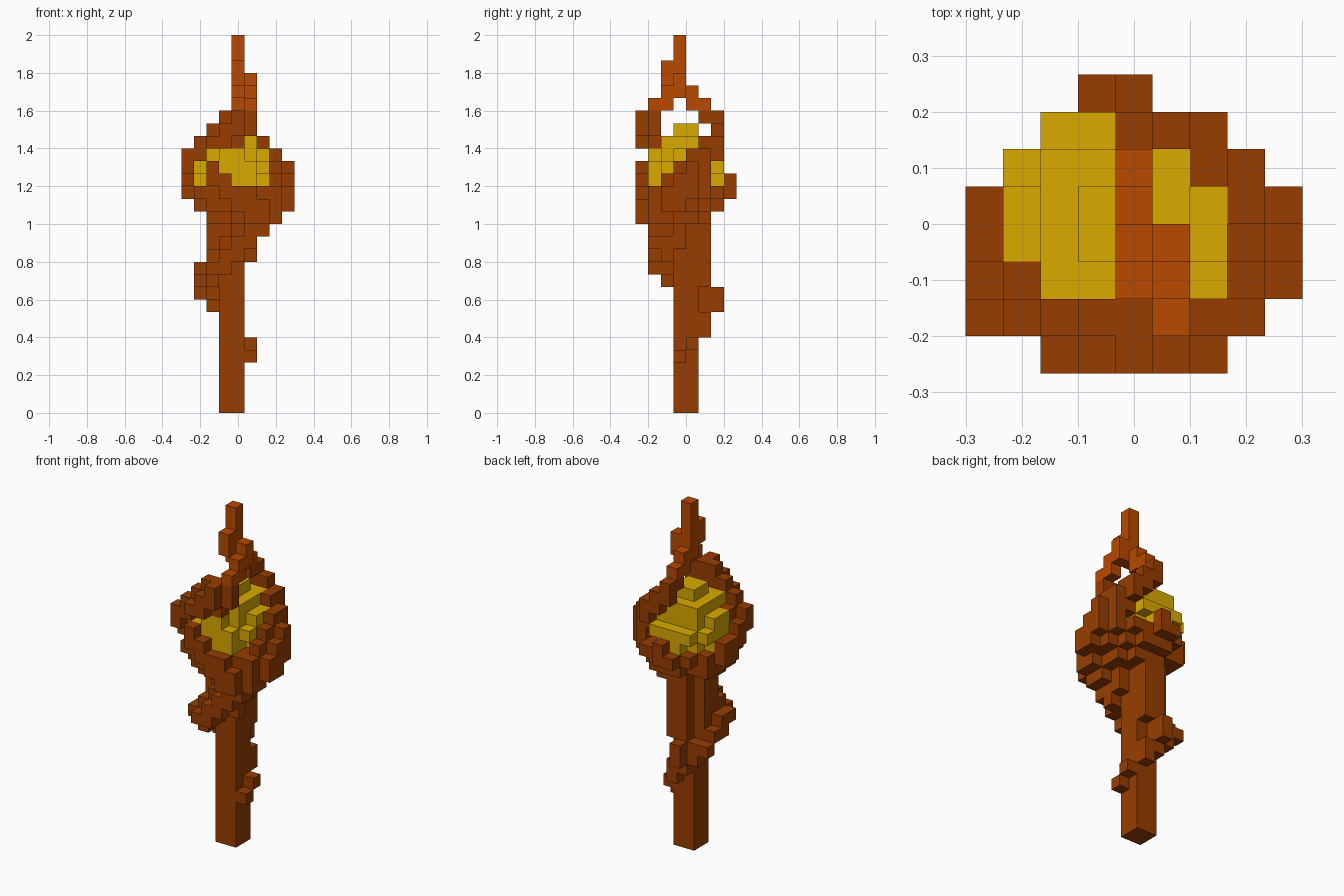
import bpy
import bmesh
from itertools import product
from mathutils import Vector

cube = bpy.data.objects.get("Cube")
if cube:
    bpy.data.objects.remove(cube, do_unlink=True)

CELL = 2 / 30
ORIGIN = Vector((-4.5, -4, 0))


def material(name, colour):
    mat = bpy.data.materials.new(name)
    mat.use_nodes = True
    mat.diffuse_color = (*colour, 1)
    mat.node_tree.nodes["Principled BSDF"].inputs["Base Color"].default_value = (*colour, 1)
    return mat


bark = material("dark bark brown", (.31, .048, 0))
ember = material("light orange brown", (.48, .067, 0))
gold = material("orb gold", (.7, .4, 0))


def box(xs, ys, zs):
    """Filled block of cells; each range includes both ends."""
    return set(product(*(range(a, b + 1) for a, b in (xs, ys, zs))))


def columns(*items):
    """Short upright runs of cells: x, y, lowest z, height."""
    return {(x, y, z + n) for x, y, z, height in items for n in range(height)}


def ellipsoid(centre, radii):
    cells = product(range(9), range(8), range(30))
    return {c for c in cells
            if sum(((v + .5 - m) / r) ** 2 for v, m, r in zip(c, centre, radii)) <= 1}


# Straight shaft, thickening below the bowl
shaft = box((3, 4), (3, 4), (0, 16))
shaft |= box((3, 4), (5, 5), (10, 16)) | box((2, 2), (3, 4), (12, 16))

# Root that winds round the shaft and swells into the bowl
root = columns((5, 3, 4, 1), (5, 4, 5, 1), (4, 5, 6, 2), (3, 5, 7, 3),
               (3, 6, 8, 2), (2, 5, 8, 2), (1, 5, 9, 1), (2, 4, 9, 3),
               (1, 4, 10, 1), (1, 3, 10, 2), (2, 3, 10, 2), (1, 2, 11, 1))
# Second half of the winding, climbing across the front
root |= columns((2, 1, 11, 1), (3, 1, 11, 2), (4, 1, 12, 2), (5, 1, 13, 2),
                (2, 2, 10, 3), (3, 2, 11, 3), (4, 2, 12, 3), (5, 2, 12, 3),
                (5, 3, 13, 2), (6, 1, 14, 1), (6, 2, 14, 1))

# Bowl: lower cap of an ellipsoid
bowl = {c for c in ellipsoid((4.4, 3.8, 19.5), (4.4, 4, 5)) if 15 <= c[2] <= 17}
# Stepped rim running down across the front and up the right edge
bowl |= columns((2, 0, 18, 2), (3, 0, 17, 2), (4, 0, 16, 2), (5, 0, 15, 2),
                (6, 0, 15, 2), (6, 1, 15, 3), (5, 1, 15, 3), (7, 1, 15, 2),
                (7, 2, 15, 3), (8, 2, 16, 2), (8, 3, 16, 3), (8, 4, 17, 3))
# Back rim
bowl |= columns((3, 7, 17, 1), (4, 7, 17, 2), (2, 6, 17, 1), (5, 6, 17, 1),
                (6, 6, 17, 1), (3, 6, 16, 1), (4, 6, 16, 1))

# Arm rising from the left edge across the front to the tip
front_arm = columns((0, 4, 17, 2), (0, 3, 17, 2), (0, 2, 18, 2), (0, 1, 19, 2),
                    (1, 1, 20, 2), (1, 2, 20, 1), (2, 0, 21, 1), (2, 1, 21, 2),
                    (3, 0, 21, 2), (3, 1, 22, 2), (4, 0, 22, 2), (4, 1, 21, 3),
                    (5, 1, 22, 3), (5, 2, 24, 2), (5, 3, 25, 2))

# Arm rising from the right edge across the back to the tip
back_arm = columns((7, 2, 18, 1), (7, 3, 18, 2), (7, 4, 18, 3), (7, 5, 17, 4),
                   (6, 5, 19, 3), (6, 6, 20, 2), (5, 6, 21, 2), (4, 6, 22, 2),
                   (4, 5, 23, 2), (4, 4, 24, 2))

# Spire where both arms meet
spire = columns((4, 3, 25, 5), (4, 2, 26, 2))

# Round orb held in the bowl, lower at the back
orb = ellipsoid((4, 4, 19.6), (3, 3, 3)) | columns((5, 1, 18, 1))
orb -= box((2, 5), (6, 6), (20, 22))

wood = shaft | root | bowl | front_arm | back_arm | spire
orb -= wood
solid = wood | orb
done = set()


def build(name, cells, mats, upper_from=99):
    """Skin the outer sides of the cells; cells from upper_from up use the second material."""
    global done
    cells = cells - done
    done |= cells
    bm = bmesh.new()
    verts = {}

    def corner(p):
        key = tuple(p)
        if key not in verts:
            verts[key] = bm.verts.new((Vector(key) + ORIGIN) * CELL)
        return verts[key]

    for cell in sorted(cells):
        for axis, side in product(range(3), (0, 1)):
            beside = list(cell)
            beside[axis] += 2 * side - 1
            if tuple(beside) in solid:
                continue
            u, v = (axis + 1) % 3, (axis + 2) % 3
            ring = []
            for du, dv in ((0, 0), (1, 0), (1, 1), (0, 1)):
                p = list(cell)
                p[axis] += side
                p[u] += du
                p[v] += dv
                ring.append(corner(p))
            face = bm.faces.new(ring if side else ring[::-1])
            face.material_index = int(cell[2] >= upper_from)
    mesh = bpy.data.meshes.new(name)
    bm.to_mesh(mesh)
    bm.free()
    for mat in mats:
        mesh.materials.append(mat)
    bpy.context.collection.objects.link(bpy.data.objects.new(name, mesh))


build("shaft", shaft, [bark])
build("winding_root", root, [bark])
build("bowl", bowl, [bark])
build("front_arm", front_arm, [bark, ember], 24)
build("back_arm", back_arm, [bark, ember], 24)
build("spire", spire, [ember])
build("orb", orb, [gold])
